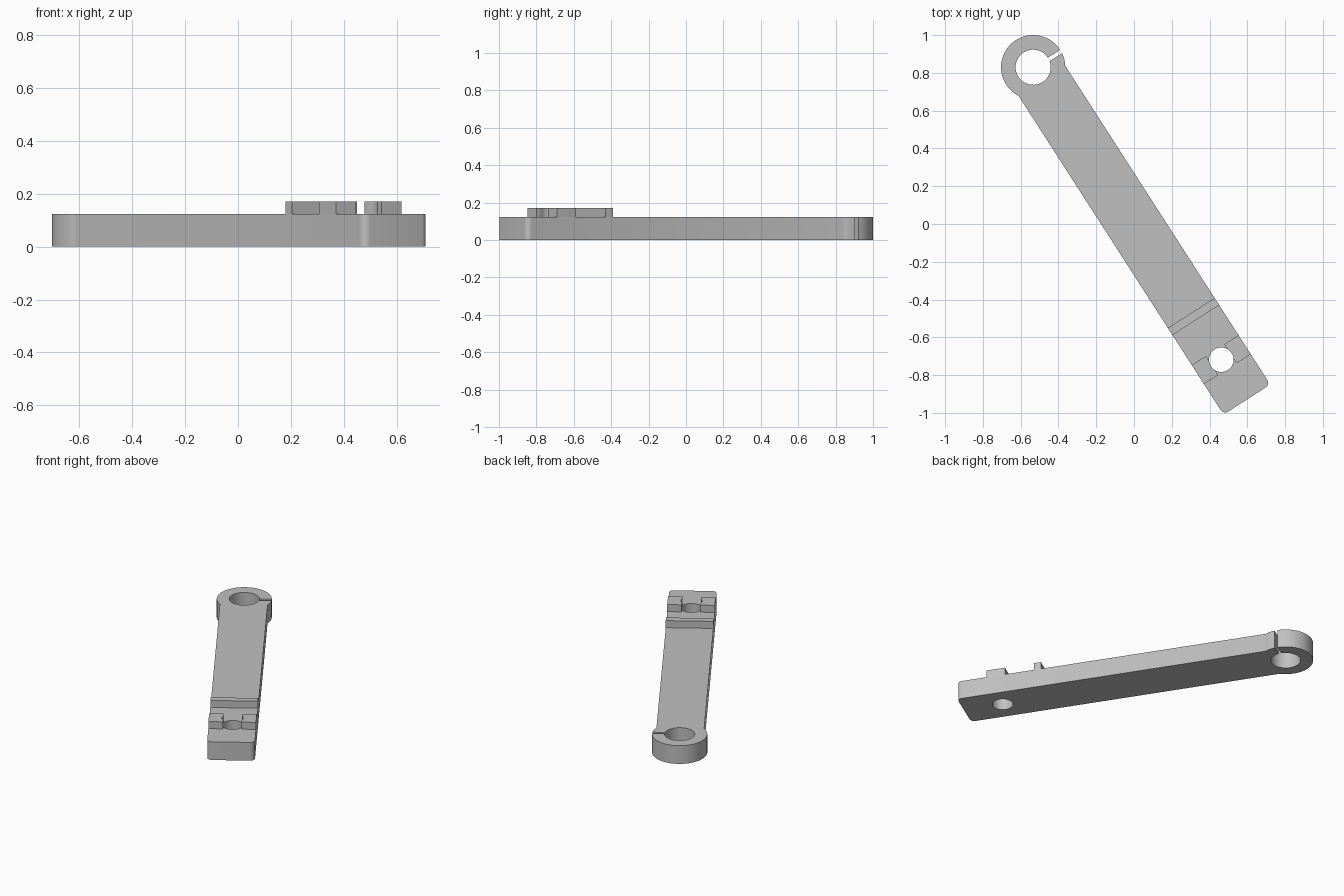
import bpy
import bmesh
from math import sin, cos, asin, acos, radians, degrees

if "Cube" in bpy.data.objects:
    bpy.data.objects.remove(bpy.data.objects["Cube"], do_unlink=True)

# Layout along the arm (u) and across it (v)
TURN = radians(-57.25)
HALF, THICK, TOP = 0.147, 0.124, 0.172
RING_U, RING_R, BORE_R, SLIT = -0.987, 0.17, 0.093, 0.02
HOLE_U, HOLE_R = 0.854, 0.065
END_U, CORNER = 1.105, 0.03

grey = bpy.data.materials.new("plain grey")
grey.use_nodes = True
colour = (0.53, 0.53, 0.53, 1)
grey.diffuse_color = colour
grey.node_tree.nodes["Principled BSDF"].inputs["Base Color"].default_value = colour


def arc(u, v, r, start, end, steps):
    angles = [radians(start + (end - start) * i / steps) for i in range(steps + 1)]
    return [(u + r * cos(a), v + r * sin(a)) for a in angles]


def plate(name, outlines, bottom, top):
    """Extrude closed outlines; later outlines become holes."""
    curve = bpy.data.curves.new(name + "_profile", 'CURVE')
    curve.dimensions = '2D'
    curve.fill_mode = 'BOTH'
    curve.extrude = (top - bottom) / 2
    for points in outlines:
        spline = curve.splines.new('POLY')
        spline.points.add(len(points) - 1)
        for p, (u, v) in zip(spline.points, points):
            p.co = (u * cos(TURN) - v * sin(TURN), u * sin(TURN) + v * cos(TURN), 0, 1)
        spline.use_cyclic_u = True
    helper = bpy.data.objects.new(name + "_profile", curve)
    bpy.context.collection.objects.link(helper)
    graph = bpy.context.evaluated_depsgraph_get()
    mesh = bpy.data.meshes.new_from_object(helper.evaluated_get(graph))
    bpy.data.objects.remove(helper, do_unlink=True)

    bm = bmesh.new()
    bm.from_mesh(mesh)
    bmesh.ops.remove_doubles(bm, verts=bm.verts, dist=0.0001)
    bmesh.ops.recalc_face_normals(bm, faces=bm.faces)
    bmesh.ops.translate(bm, verts=bm.verts, vec=(0, 0, (top + bottom) / 2))
    bm.to_mesh(mesh)
    bm.free()
    mesh.materials.clear()
    mesh.materials.append(grey)

    obj = bpy.data.objects.new(name, mesh)
    bpy.context.collection.objects.link(obj)
    bpy.ops.object.select_all(action='DESELECT')
    obj.select_set(True)
    bpy.context.view_layer.objects.active = obj
    bpy.ops.object.shade_smooth_by_angle(angle=radians(30))
    return obj


# Arm with split clamp ring, rounded end and bolt hole
join = degrees(asin(HALF / RING_R))
outline = arc(RING_U, 0, RING_R, 90, 360 - join, 56)
outline += arc(END_U - CORNER, CORNER - HALF, CORNER, -90, 0, 8)
outline += arc(END_U - CORNER, HALF - CORNER, CORNER, 0, 90, 8)
outline += arc(RING_U, 0, RING_R, join, degrees(acos(SLIT / RING_R)), 8)
outline += arc(RING_U, 0, BORE_R, degrees(acos(SLIT / BORE_R)), -270, 64)
bolt_hole = arc(HOLE_U, 0, HOLE_R, 0, 352.5, 47)
plate("clamp_arm", [outline, bolt_hole], 0, THICK)

# Raised rib across the arm
plate("cross_rib", [[(0.56, -HALF), (0.605, -HALF), (0.605, HALF), (0.56, HALF)]], THICK, TOP)

# Pair of lugs beside the bolt hole, nicked by the hole
INNER, LUG = 0.058, 0.06
bite = degrees(acos(INNER / HOLE_R))
for side, name in ((1, "left_lug"), (-1, "right_lug")):
    lug = [(HOLE_U + LUG, INNER), (HOLE_U + LUG, HALF), (HOLE_U - LUG, HALF), (HOLE_U - LUG, INNER)]
    lug += arc(HOLE_U, 0, HOLE_R, 90 + bite, 90 - bite, 10)
    plate(name, [[(u, side * v) for u, v in lug]], THICK, TOP)
